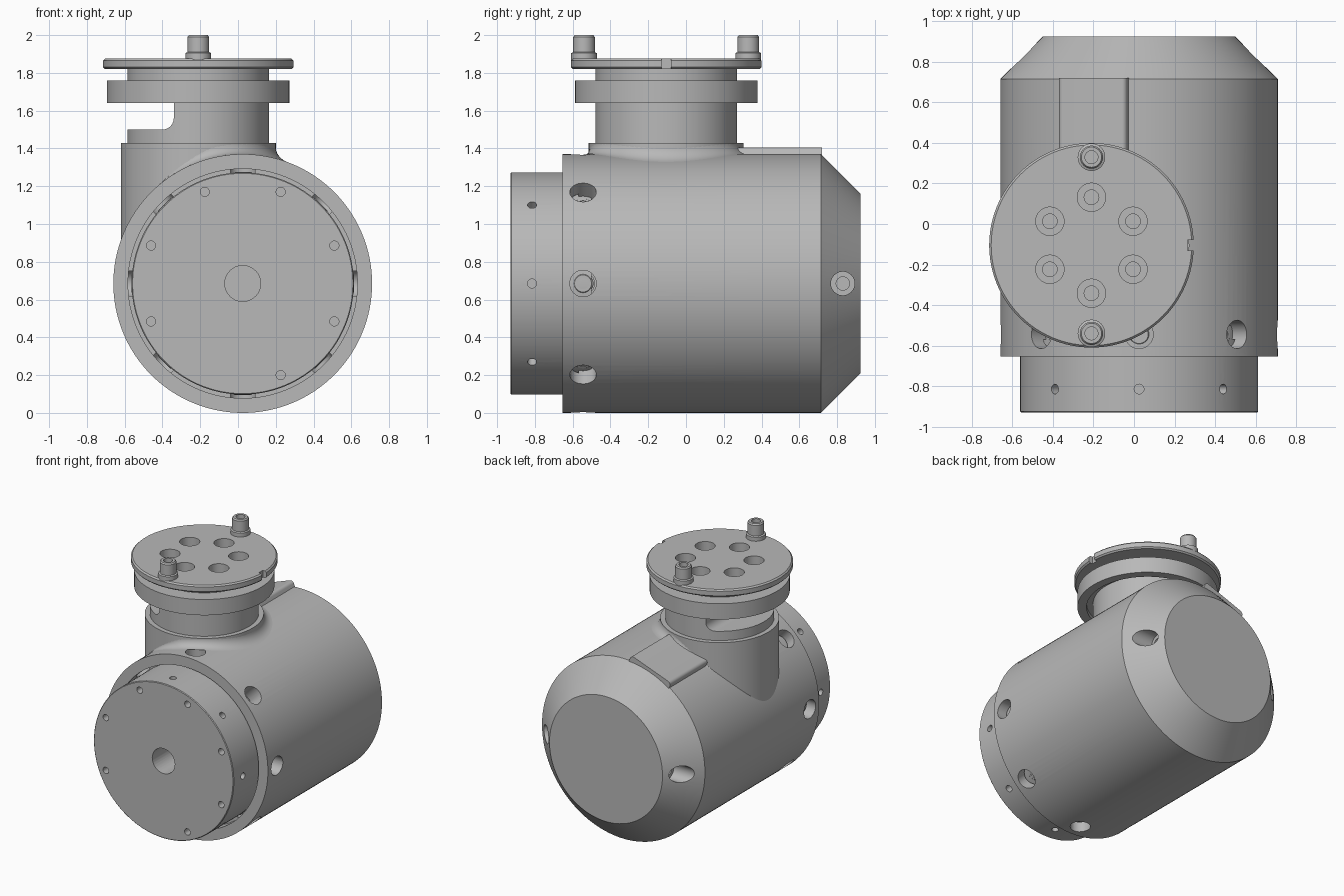
import bpy, bmesh
from math import sin, cos, pi, radians, sqrt
from mathutils import Matrix, Vector

cube = bpy.data.objects.get("Cube")
if cube:
    bpy.data.objects.remove(cube, do_unlink=True)

metal = bpy.data.materials.new("grey_metal")
metal.use_nodes = True
GREY = (0.48, 0.48, 0.48, 1)
metal.diffuse_color = GREY
metal.node_tree.nodes["Principled BSDF"].inputs["Base Color"].default_value = GREY

BX, BZ, BR = 0.025, 0.685, 0.685      # housing axis and radius
CX, CY = -0.21, -0.105                # vertical branch axis
UP, BACK = (0, 0, 1), (0, 1, 0)


def lathe(bm, profile, loc, axis=UP, steps=32):
    """Spin an (radius, height) profile round an axis into bm."""
    part = bmesh.new()
    verts = [part.verts.new((r, 0, h)) for r, h in profile]
    edges = [part.edges.new(pair) for pair in zip(verts, verts[1:])]
    bmesh.ops.spin(part, geom=verts + edges, cent=(0, 0, 0), axis=UP,
                   angle=2 * pi, steps=steps, use_merge=True)
    bmesh.ops.remove_doubles(part, verts=part.verts, dist=1e-5)
    bmesh.ops.recalc_face_normals(part, faces=part.faces)
    turn = Vector(axis).to_track_quat('Z', 'Y').to_matrix().to_4x4()
    part.transform(Matrix.Translation(loc) @ turn)
    temp = bpy.data.meshes.new("temp")
    part.to_mesh(temp)
    part.free()
    bm.from_mesh(temp)
    bpy.data.meshes.remove(temp)


def box(bm, low, high):
    low, high = Vector(low), Vector(high)
    return bmesh.ops.create_cube(
        bm, size=1, matrix=Matrix.Translation((low + high) / 2)
        @ Matrix.Diagonal((*(high - low), 1)))["verts"]


def to_object(name, bm):
    mesh = bpy.data.meshes.new(name)
    bm.to_mesh(mesh)
    bm.free()
    ob = bpy.data.objects.new(name, mesh)
    bpy.context.collection.objects.link(ob)
    mesh.materials.append(metal)
    return ob


def finish(ob, cutter_bm=None):
    """Cut the part if needed and shade it smooth with sharp edges."""
    bpy.ops.object.select_all(action='DESELECT')
    ob.select_set(True)
    bpy.context.view_layer.objects.active = ob
    if cutter_bm:
        cutter = to_object("cutter", cutter_bm)
        cutter.hide_render = True
        mod = ob.modifiers.new("holes", 'BOOLEAN')
        mod.operation, mod.solver, mod.object = 'DIFFERENCE', 'EXACT', cutter
        bpy.ops.object.modifier_apply(modifier=mod.name)
        bpy.data.objects.remove(cutter, do_unlink=True)
    bpy.ops.object.shade_smooth_by_angle(angle=radians(30))


def turned(name, profile, loc, axis=UP, cutter=None, steps=96):
    bm = bmesh.new()
    lathe(bm, profile, loc, axis, steps)
    finish(to_object(name, bm), cutter)


def bore(bm, loc, axis, r, top, bottom, inner=0, deep=0):
    """Round cutter, optionally with a narrower deeper step."""
    tail = [(inner, bottom), (inner, deep), (0, deep)] if inner else [(0, bottom)]
    lathe(bm, [(0, top), (r, top), (r, bottom)] + tail, loc, axis)


def around(count, offset=0):
    for i in range(count):
        a = 2 * pi * i / count + radians(offset)
        yield a, (cos(a), 0, sin(a))


# Main housing: eight counterbores, two chamfer holes, front recess
cuts = bmesh.new()
screws = bmesh.new()
HEAD = [(0, 0.53), (0.03, 0.53), (0.03, 0.59), (0.045, 0.59), (0.055, 0.58), (0.055, 0.53)]
for a, axis in around(8):
    bore(cuts, (BX, -0.545, BZ), axis, 0.07, 0.75, 0.56, 0.06, 0.53)
    lathe(screws, HEAD, (BX, -0.545, BZ), axis)
for side in (-1, 1):
    bore(cuts, (BX, 0.83, BZ), (side, 0, 0), 0.063, 0.75, 0.46, 0.035, 0.4)
turned("main_housing",
       [(0, 0.925), (0.475, 0.925), (BR, 0.715), (BR, -0.655),
        (0.607, -0.655), (0.607, -0.57), (0, -0.57)],
       (BX, 0, BZ), BACK, cuts, 128)
finish(to_object("housing_screws", screws))

# Front flange: central bore, radial holes and face holes with one gap
cuts = bmesh.new()
bore(cuts, (BX, 0, BZ), BACK, 0.095, -0.55, -1)
bore_y = -0.815
for a, axis in around(8):
    bore(cuts, (BX, bore_y, BZ), axis, 0.024, 0.65, 0.53)
for i, (a, axis) in enumerate(around(8, 22.5)):
    if i != 5:
        bore(cuts, (BX + 0.525 * cos(a), 0, BZ + 0.525 * sin(a)), BACK,
             0.024, -0.86, -1)
turned("front_flange",
       [(0, -0.5), (0.588, -0.5), (0.588, -0.925), (0.583, -0.93), (0, -0.93)],
       (BX, 0, BZ), BACK, cuts, 128)

# Vertical branch rising from the housing
turned("branch", [(0, 0.7), (0.41, 0.7), (0.41, 1.43), (0, 1.43)], (CX, CY, 0))

# Fillet where the branch meets the housing
bm = bmesh.new()
rows = []
for step in range(61):
    deg = -120 + 4 * step
    size = 0.06 * min(1, (121 - abs(deg)) / 40)
    row = []
    for k in range(7):
        a = k * pi / 12
        r = 0.409 + size * (1 - sin(a))
        x, y = CX + r * cos(radians(deg)), CY + r * sin(radians(deg))
        surface = BZ + sqrt(BR ** 2 - (x - BX) ** 2)
        row.append(bm.verts.new((x, y, surface + size * (1 - cos(a)))))
    rows.append(row)
for p, q in zip(rows, rows[1:]):
    for k in range(6):
        bm.faces.new((p[k], q[k], q[k + 1], p[k + 1]))
bmesh.ops.recalc_face_normals(bm, faces=bm.faces)
if sum(f.normal.z for f in bm.faces) < 0:
    bmesh.ops.reverse_faces(bm, faces=bm.faces)
finish(to_object("branch_fillet", bm))

# Raised pad behind the branch, tangent to the housing
bm = bmesh.new()
box(bm, (-0.178, 0.1, -0.12), (0.178, 0.72, 0))
long_edges = [e for e in bm.edges if all(v.co.z > -0.01 for v in e.verts)
              and abs(e.verts[0].co.y - e.verts[1].co.y) > 0.1]
bmesh.ops.bevel(bm, geom=long_edges, offset=0.025, segments=5, profile=0.5,
                affect='EDGES')
bm.transform(Matrix.Translation((CX, 0, 1.352)) @ Matrix.Rotation(radians(-20), 4, 'Y'))
finish(to_object("raised_pad", bm))

# Neck and mounting plate: side slot, edge notch and six counterbores
cuts = bmesh.new()
box(cuts, (-0.8, -0.7, 1.5), (-0.34, 0.5, 1.65))
corner = [e for e in cuts.edges
          if all(v.co.x > -0.35 and v.co.z < 1.51 for v in e.verts)]
bmesh.ops.bevel(cuts, geom=corner, offset=0.06, segments=6, profile=0.5,
                affect='EDGES')
box(cuts, (0.265, CY - 0.025, 1.8), (0.35, CY + 0.025, 1.9))
for a, axis in around(6, 30):
    bore(cuts, (CX + 0.237 * cos(a), CY + 0.237 * sin(a), 0), UP,
         0.07, 1.9, 1.77, 0.036, 1.7)
turned("neck_and_plate",
       [(0, 1.4), (0.375, 1.4), (0.375, 1.82), (0.495, 1.82), (0.505, 1.83),
        (0.505, 1.865), (0.495, 1.875), (0, 1.875)],
       (CX, CY, 0), UP, cuts)

# Collar ring under the plate, grooved on its underside
turned("collar_ring",
       [(0.37, 1.67), (0.42, 1.67), (0.42, 1.64), (0.483, 1.64),
        (0.483, 1.76), (0.37, 1.76), (0.37, 1.67)], (CX, CY, 0))

# Two socket screws standing on the plate
for name, offset in (("front_screw", -0.435), ("back_screw", 0.435)):
    turned(name,
           [(0, 1.86), (0.068, 1.86), (0.068, 1.905), (0.057, 1.91),
            (0.057, 1.99), (0.05, 2.0), (0.032, 2.0), (0.032, 1.95), (0, 1.95)],
           (CX, CY + offset, 0), steps=32)
